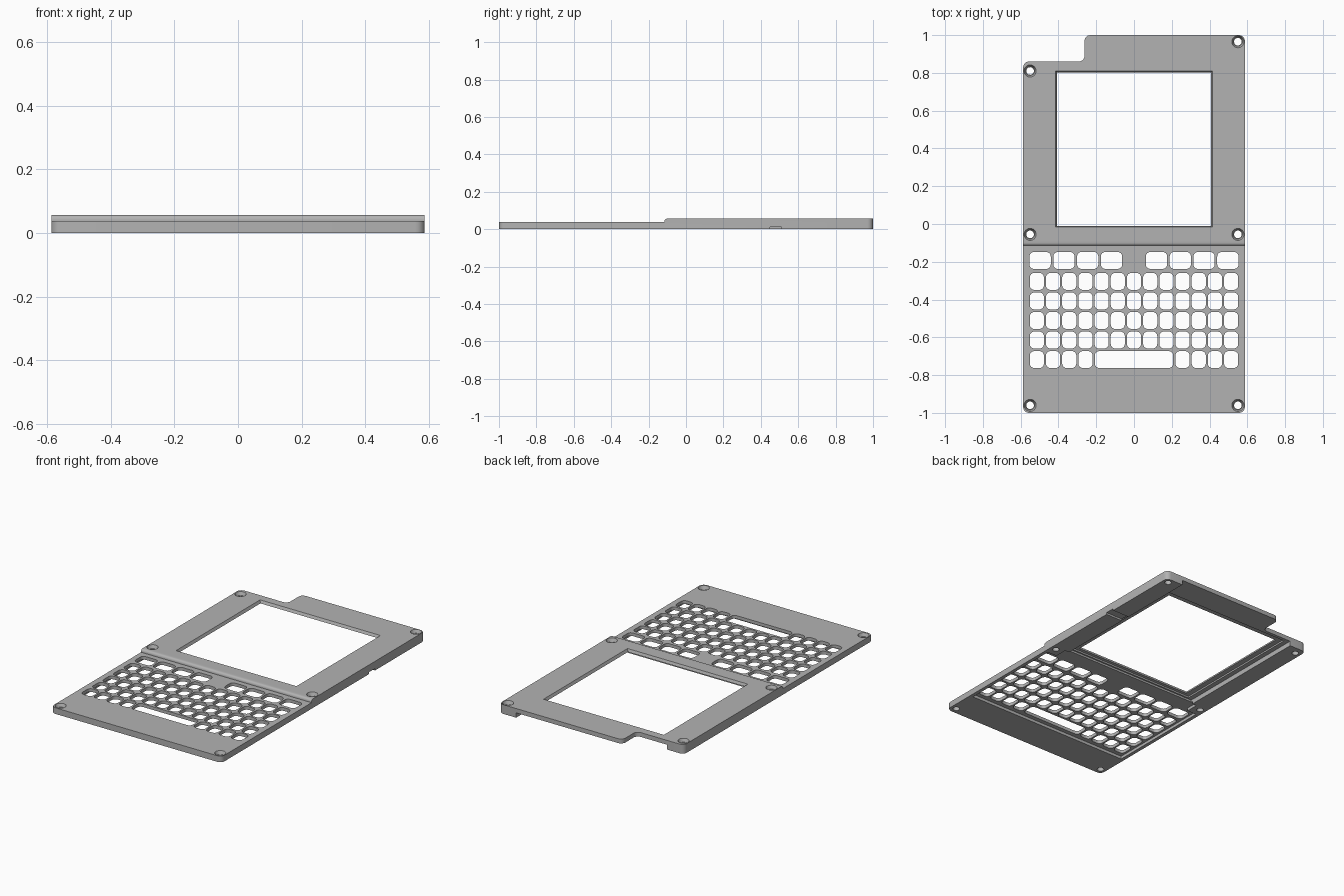
import bpy, bmesh
from math import sin, cos, pi, radians
from mathutils import Vector

if "Cube" in bpy.data.objects:
    bpy.data.objects.remove(bpy.data.objects["Cube"])

grey = bpy.data.materials.new("plain grey")
grey.use_nodes = True
colour = (0.45, 0.45, 0.45, 1)
grey.diffuse_color = colour
grey.node_tree.nodes["Principled BSDF"].inputs["Base Color"].default_value = colour

TOP, LOW = 0.057, 0.038      # heights of the screen half and keyboard half
HALF = 0.587                 # half width


def rounded(points, radius, steps=5):
    """Round every corner of a polygon with a quadratic arc."""
    out = []
    for i, p in enumerate(points):
        p = Vector(p)
        a = p + (Vector(points[i - 1]) - p).normalized() * radius
        b = p + (Vector(points[(i + 1) % len(points)]) - p).normalized() * radius
        # circular fillet for right-angled corners
        centre = a + b - p
        for k in range(steps + 1):
            t = k / steps * pi / 2
            out.append(centre + (a - centre) * cos(t) + (b - centre) * sin(t))
    return out


def rect(x0, x1, y0, y1):
    return [(x0, y0), (x1, y0), (x1, y1), (x0, y1)]


def loft(bm, lower, upper, z0, z1):
    """Closed solid between two matching outlines."""
    a = [bm.verts.new((p[0], p[1], z0)) for p in lower]
    b = [bm.verts.new((p[0], p[1], z1)) for p in upper]
    bm.faces.new(a[::-1])
    bm.faces.new(b)
    for i in range(len(a)):
        j = (i + 1) % len(a)
        bm.faces.new((a[i], a[j], b[j], b[i]))


def prism(bm, outline, z0, z1):
    loft(bm, outline, outline, z0, z1)


def circle(x, y, r, n=24):
    return [(x + r * cos(2 * pi * i / n), y + r * sin(2 * pi * i / n)) for i in range(n)]


def make(name, bm):
    bmesh.ops.recalc_face_normals(bm, faces=bm.faces)
    mesh = bpy.data.meshes.new(name)
    bm.to_mesh(mesh)
    bm.free()
    obj = bpy.data.objects.new(name, mesh)
    bpy.context.collection.objects.link(obj)
    return obj


def cut(target, bm):
    """Subtract a solid and discard the cutter."""
    cutter = make("cutter", bm)
    cutter.hide_render = True
    mod = target.modifiers.new("cut", 'BOOLEAN')
    mod.operation, mod.solver, mod.object = 'DIFFERENCE', 'EXACT', cutter
    bpy.context.view_layer.objects.active = target
    bpy.ops.object.modifier_apply(modifier=mod.name)
    bpy.data.objects.remove(cutter)


# Faceplate slab with the notched back corner
bm = bmesh.new()
outline = [(-HALF, -1), (HALF, -1), (HALF, 1), (-0.262, 1), (-0.262, 0.86), (-HALF, 0.86)]
prism(bm, rounded(outline, 0.03), 0, TOP)
plate = make("faceplate", bm)
plate.data.materials.append(grey)

# Lower the keyboard half, leaving a rounded step
bm = bmesh.new()
step = [(-1.1, LOW), (-0.115, LOW)]
step += [(-0.1 - 0.015 * cos(t * pi / 8), LOW + 0.004 + 0.015 * sin(t * pi / 8)) for t in range(5)]
step += [(-0.1, 0.1), (-1.1, 0.1)]
ends = [[bm.verts.new((x, y, z)) for y, z in step] for x in (-0.7, 0.7)]
bm.faces.new(ends[0])
bm.faces.new(ends[1][::-1])
for i in range(len(step)):
    j = (i + 1) % len(step)
    bm.faces.new((ends[0][i], ends[0][j], ends[1][j], ends[1][i]))
cut(plate, bm)

# Underside recesses: keyboard bay, bridge, screen bay open at the back, screen seat
for bounds, ceiling in (
    (rect(-0.565, 0.565, -0.79, -0.11), 0.018),
    (rect(-0.5, 0.5, -0.13, -0.03), 0.018),
    (rect(-0.47, 0.47, -0.04, 1.1), 0.03),
    (rect(-0.44, 0.44, -0.03, 0.84), 0.04),
    (rect(0.44, 0.7, 0.45, 0.51), 0.012),
):
    bm = bmesh.new()
    prism(bm, bounds, -0.05, ceiling)
    cut(plate, bm)

# Key openings
keys = bmesh.new()


def key(x, y, w, h=0.09):
    shape = rect(x - w / 2, x + w / 2, y - h / 2, y + h / 2)
    prism(keys, rounded(shape, 0.024, 4), -0.05, 0.1)


for side in (-1, 1):
    for i in range(4):
        key(side * (0.119 + 0.126 * i), -0.193, 0.113)
for row in range(5):
    for col in range(-6, 7):
        if row < 4 or abs(col) > 2:
            key(col * 0.0857, -0.304 - 0.1034 * row, 0.075)
key(0, -0.304 - 0.1034 * 4, 0.415)
cut(plate, keys)

# Screen window with sloping sides
bm = bmesh.new()
loft(bm, rect(-0.402, 0.402, -0.006, 0.797), rect(-0.416, 0.416, -0.018, 0.811), 0.03, 0.06)
cut(plate, bm)

# Countersunk screw holes
for x, y in ((-0.55, -0.96), (0.55, -0.96), (-0.55, -0.055), (0.55, -0.055), (-0.55, 0.81), (0.55, 0.965)):
    top = LOW if y < -0.1 else TOP
    bm = bmesh.new()
    prism(bm, circle(x, y, 0.02), -0.05, 0.1)
    cut(plate, bm)
    bm = bmesh.new()
    loft(bm, circle(x, y, 0.024), circle(x, y, 0.033), top - 0.02, top + 0.002)
    cut(plate, bm)

bpy.ops.object.select_all(action='DESELECT')
plate.select_set(True)
bpy.context.view_layer.objects.active = plate
bpy.ops.object.shade_smooth_by_angle(angle=radians(30))
